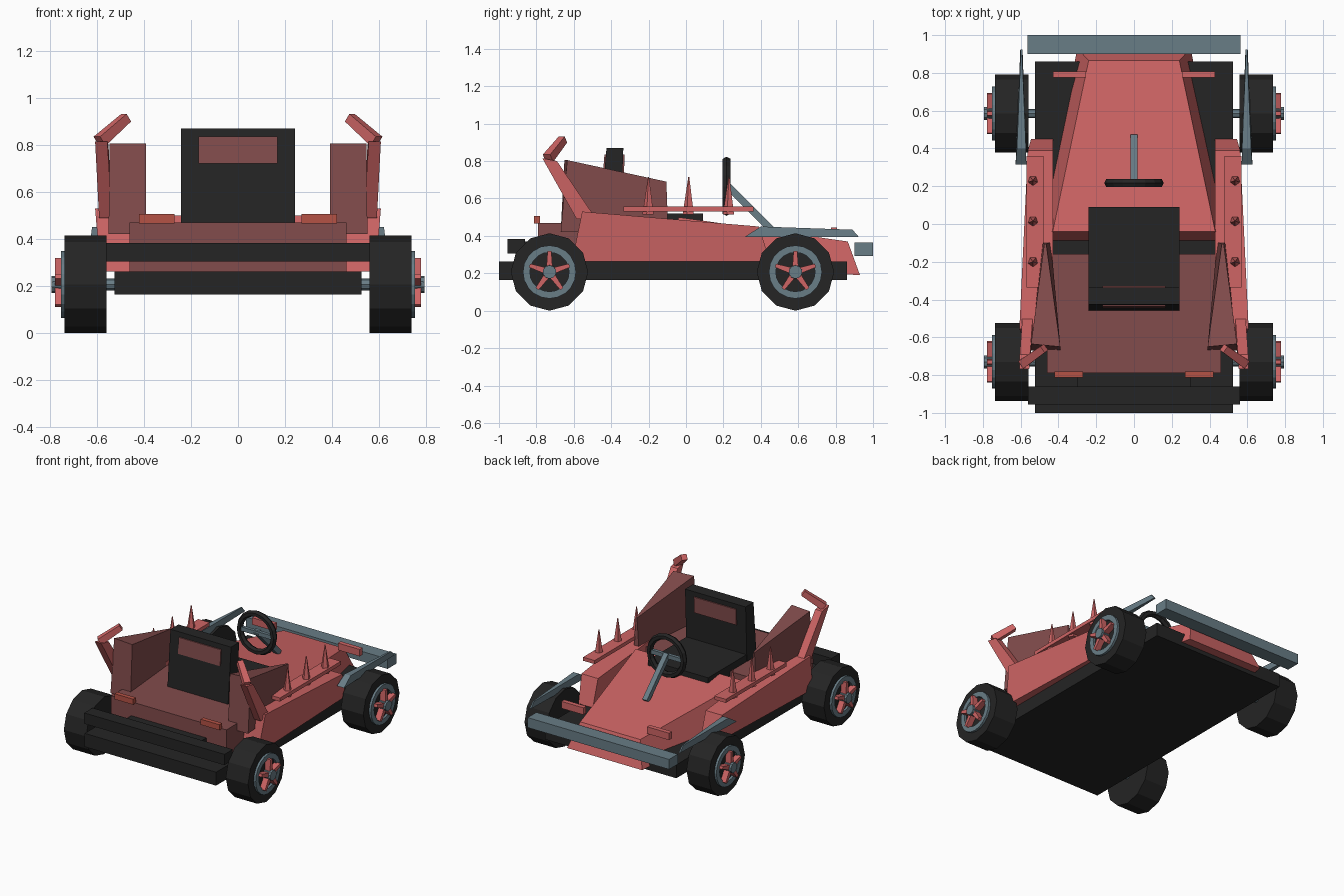
import bpy, bmesh, math
from mathutils import Vector, Matrix

if "Cube" in bpy.data.objects:
    bpy.data.objects.remove(bpy.data.objects["Cube"])

def material(name, rgb):
    m = bpy.data.materials.new(name)
    m.diffuse_color = (*rgb, 1)
    m.use_nodes = True
    m.node_tree.nodes["Principled BSDF"].inputs["Base Color"].default_value = m.diffuse_color
    return m

RED = material("body red", (0.62, 0.13, 0.13))
MAROON = material("dark red", (0.225, 0.072, 0.072))
BLACK = material("black", (0.018, 0.018, 0.018))
GREY = material("blue grey", (0.14, 0.205, 0.24))
LIGHT = material("tail light red", (0.46, 0.085, 0.06))

def finish(name, bm, mat):
    bmesh.ops.recalc_face_normals(bm, faces=bm.faces)
    me = bpy.data.meshes.new(name)
    bm.to_mesh(me)
    bm.free()
    me.materials.append(mat)
    ob = bpy.data.objects.new(name, me)
    bpy.context.collection.objects.link(ob)
    return ob

def loft(name, a, b, mat, side=1):
    """Solid between two matching point loops, optionally mirrored in x."""
    bm = bmesh.new()
    A = [bm.verts.new((p[0] * side, p[1], p[2])) for p in a]
    B = [bm.verts.new((p[0] * side, p[1], p[2])) for p in b]
    bm.faces.new(A)
    bm.faces.new(B)
    n = len(A)
    for i in range(n):
        j = (i + 1) % n
        bm.faces.new((A[i], A[j], B[j], B[i]))
    return finish(name, bm, mat)

def rect(x0, x1, y0, y1, z):
    return [(x0, y0, z), (x1, y0, z), (x1, y1, z), (x0, y1, z)]

def box(name, x, y, z, mat, side=1):
    return loft(name, rect(*x, *y, z[0]), rect(*x, *y, z[1]), mat, side)

def rod(name, p, q, r1, r2, n, mat, turn=0.0):
    p, q = Vector(p), Vector(q)
    d = q - p
    bm = bmesh.new()
    mtx = (Matrix.Translation((p + q) / 2) @ d.to_track_quat('Z', 'Y').to_matrix().to_4x4()
           @ Matrix.Rotation(turn, 4, 'Z'))
    bmesh.ops.create_cone(bm, cap_ends=True, segments=n, radius1=r1, radius2=r2,
                          depth=d.length, matrix=mtx)
    return finish(name, bm, mat)

def ring(name, c, profile, n, axis, mat):
    """Closed (radius, offset) profile swept around the x or y axis."""
    bm = bmesh.new()
    loops = []
    for i in range(n):
        a = 2 * math.pi * i / n
        row = []
        for r, o in profile:
            u, w = r * math.cos(a), r * math.sin(a)
            v = (o, u, w) if axis == 'x' else (u, o, w)
            row.append(bm.verts.new(Vector(c) + Vector(v)))
        loops.append(row)
    k = len(profile)
    for i in range(n):
        A, B = loops[i], loops[(i + 1) % n]
        for j in range(k):
            bm.faces.new((A[j], A[(j + 1) % k], B[(j + 1) % k], B[j]))
    return finish(name, bm, mat)

# Chassis and bumpers
box("floor_pan", (-.525, .525), (-1, .86), (.165, .262), BLACK)
box("rear_bumper", (-.56, .56), (-.955, -.86), (.305, .383), BLACK)
box("front_bumper", (-.565, .565), (.9, 1), (.293, .365), GREY)

# Hood, tapered towards the nose
loft("hood",
     [(-.50, -.09, .25), (.50, -.09, .25), (.43, -.04, .50), (-.43, -.04, .50)],
     [(-.30, .93, .19), (.30, .93, .19), (.24, .865, .37), (-.24, .865, .37)], RED)

# Rear deck
box("rear_deck", (-.46, .46), (-.79, -.16), (.262, .47), MAROON)
for y0, y1 in ((-.88, -.78),):
    box("bumper_mount", (-.30, .30), (y0, y1), (.32, .37), BLACK)

# Seat with headrest panel
box("seat_base", (-.24, .24), (-.40, .09), (.44, .52), BLACK)
loft("seat_back", rect(-.242, .242, -.46, -.35, .46), rect(-.242, .242, -.425, -.335, .87), BLACK)
loft("headrest_panel", rect(-.168, .168, -.445, -.332, .72),
     rect(-.168, .168, -.436, -.328, .835), MAROON)

# Steering wheel and column
tube = [(.136 + .022 * math.cos(a), .024 * math.sin(a))
        for a in (math.pi / 3 * i for i in range(6))]
ring("steering_wheel", (0, .217, .665), tube, 16, 'y', BLACK)
rod("steering_column", (0, .215, .675), (0, .46, .43), .026, .026, 4, GREY, math.pi / 4)
box("steering_crossbar", (-.13, .13), (.205, .229), (.65, .68), GREY)

for s in (-1, 1):
    # Side pod
    loft("side_pod",
         [(.43, -.61, .262), (.585, -.61, .262), (.607, -.555, .53), (.43, -.555, .53)],
         [(.43, .45, .262), (.545, .45, .262), (.562, .39, .45), (.43, .39, .45)], RED, s)
    # Spiked rail
    box("spike_rail", (.478, .57), (-.335, .36), (.53, .556), RED, s)
    for y in (.23, .015, -.2):
        rod("spike", (s * .535, y, .515), (s * .535, y, .715), .033, .003, 5, RED)
    # Wedge fin beside the seat
    loft("side_fin",
         [(.39, -.67, .42), (.55, -.67, .42), (.545, -.635, .805), (.39, -.65, .805)],
         [(.44, -.095, .42), (.49, -.095, .42), (.475, -.105, .69), (.465, -.105, .69)], MAROON, s)
    # Bent horn at the rear corner
    loft("horn_base", rect(.535, .59, -.585, -.48, .49),
         [(.555, -.768, .815), (.607, -.768, .815), (.605, -.69, .80), (.55, -.69, .80)], RED, s)
    rod("horn_tip", (s * .588, -.738, .815), (s * .475, -.658, .915), .034, .028, 4, RED, math.pi / 4)
    # Front fender blade
    loft("fender_blade",
         [(.57, .315, .395), (.627, .315, .395), (.62, .40, .45), (.572, .40, .45)],
         [(.59, .925, .393), (.602, .925, .393), (.6, .89, .433), (.592, .89, .433)], GREY, s)
    # Lights
    box("head_light", (.255, .43), (.775, .808), (.395, .445), RED, s)
    box("tail_light", (.27, .42), (-.812, -.78), (.465, .505), LIGHT, s)

# Wheels and axles
for y in (-.73, .585):
    c = .207
    rod("axle", (-.58, y, c), (.58, y, c), .025, .025, 8, GREY)
    for s in (-1, 1):
        rod("tire", (s * .558, y, c), (s * .736, y, c), .207, .207, 12, BLACK)
        rim = [(.142, s * .73), (.142, s * .752), (.105, s * .752), (.105, s * .73)]
        ring("rim", (0, y, c), rim, 20, 'x', GREY)
        rod("hub", (s * .73, y, c), (s * .793, y, c), .038, .036, 10, GREY)
        # Five tapered spokes
        for i in range(5):
            a = math.pi / 2 + i * 2 * math.pi / 5
            d = Vector((0, math.cos(a), math.sin(a)))
            t = Vector((0, -math.sin(a), math.cos(a)))
            def quad(r, w):
                return [Vector((s * x, y, c)) + d * r + t * k
                        for x, k in ((.735, -w), (.735, w), (.778, w), (.778, -w))]
            loft("spoke", quad(.03, .016), quad(.112, .01), RED)
